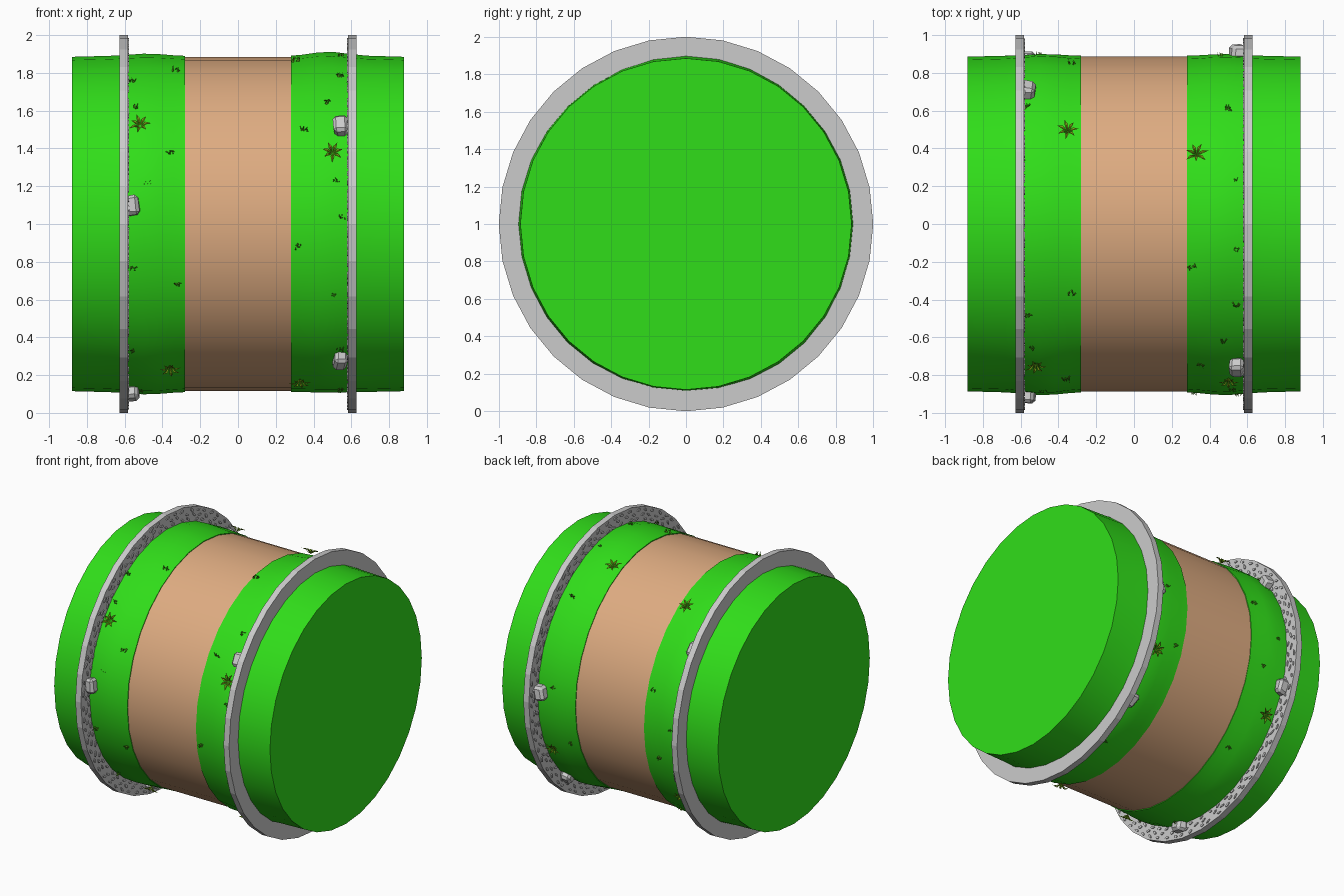
import bpy, bmesh, math, random
from mathutils import Matrix, Vector

if "Cube" in bpy.data.objects:
    bpy.data.objects.remove(bpy.data.objects["Cube"])

random.seed(4)
SIDES = 32
R = 0.885


def material(name, rgb):
    m = bpy.data.materials.new(name)
    m.diffuse_color = (*rgb, 1)
    m.use_nodes = True
    m.node_tree.nodes["Principled BSDF"].inputs["Base Color"].default_value = m.diffuse_color
    return m


GREEN = material("grass_green", (0.03, 0.73, 0.01))
TAN = material("path_tan", (0.73, 0.41, 0.22))
LEAF = material("leaf_green", (0.22, 0.45, 0.01))
BLADE = material("blade_green", (0.08, 0.28, 0.01))


def finish(bm, name, mat=None, smooth=False):
    bmesh.ops.recalc_face_normals(bm, faces=bm.faces)
    me = bpy.data.meshes.new(name)
    bm.to_mesh(me)
    bm.free()
    ob = bpy.data.objects.new(name, me)
    bpy.context.collection.objects.link(ob)
    if mat:
        me.materials.append(mat)
    if smooth:
        bpy.context.view_layer.objects.active = ob
        ob.select_set(True)
        bpy.ops.object.shade_smooth_by_angle(angle=math.radians(35))
        ob.select_set(False)
    return ob


def lathe(name, profile, mat=None, smooth=False, closed=False, wobble=None):
    """Spin (x, radius) points about the x axis through z = 1."""
    bm = bmesh.new()
    rings = []
    for x, r in profile:
        ring = []
        for i in range(SIDES):
            a = 2 * math.pi * i / SIDES
            rr = r + (wobble(x, a) if wobble else 0)
            ring.append(bm.verts.new((x, rr * math.sin(a), 1 + rr * math.cos(a))))
        rings.append(ring)
    pairs = list(zip(rings, rings[1:]))
    if closed:
        pairs.append((rings[-1], rings[0]))
    else:
        bm.faces.new(rings[0])
        bm.faces.new(rings[-1])
    for p, q in pairs:
        for i in range(SIDES):
            j = (i + 1) % SIDES
            bm.faces.new((p[i], p[j], q[j], q[i]))
    return finish(bm, name, mat, smooth)


def surface(x, y, z, r):
    """Frame on the drum surface: local z points outward, local x along the axis."""
    n = Vector((0, y, z)).normalized()
    ax = Vector((1, 0, 0))
    m = Matrix((ax, n.cross(ax), n)).transposed().to_4x4()
    m.translation = Vector((x, 0, 1)) + n * r
    return m


# dirt path
lathe("dirt_path", [(-0.3, R), (0.3, R)], TAN, True)


# uneven grass banks
def bulge(x, a):
    t = math.exp(-((abs(x) - 0.48) / 0.13) ** 2)
    s = 1 if x > 0 else -1
    return t * (0.013 + 0.006 * math.sin(3 * a + s) + 0.005 * math.cos(5 * a))


for side, s in (("left", -1), ("right", 1)):
    xs = [0.28, 0.34, 0.42, 0.5, 0.58, 0.68, 0.88]
    lathe(side + "_grass_bank",
          [(s * x, R + (0.004 if x < 0.7 else 0)) for x in xs],
          GREEN, True, wobble=bulge)

    # stone wall ring
    lathe(side + "_wall", [(s * 0.582, 0.86), (s * 0.582, 1.0),
                           (s * 0.627, 1.0), (s * 0.627, 0.86)], closed=True)

    # raised cobbles on the inner wall face
    bm = bmesh.new()
    for row, r in enumerate((0.912, 0.943, 0.974)):
        for k in range(66):
            a = 2 * math.pi * (k + 0.5 * row + random.uniform(-.2, .2)) / 66
            m = (surface(s * 0.582, math.sin(a), math.cos(a), r)
                 @ Matrix.Rotation(math.pi / 2, 4, 'Y')
                 @ Matrix.Rotation(random.uniform(-.6, .6), 4, 'Z')
                 @ Matrix.Diagonal((random.uniform(.008, .012),
                                    random.uniform(.019, .027), 0.012, 1)))
            m.translation.x = s * 0.582
            bmesh.ops.create_cone(bm, cap_ends=True, segments=6, radius1=0.85,
                                  radius2=0.85, depth=1, matrix=m)
    finish(bm, side + "_wall_cobbles")

# boulders against the walls: x, y, z from the axis
BOULDERS = [(-.56, -.93, .10), (-.56, -.2, -.9), (-.56, .71, .58), (-.56, .87, -.29),
            (.545, -.76, .52), (.54, -.56, -.73), (.55, .92, .05), (.54, .62, -.69)]
bm = bmesh.new()
for x, y, z in BOULDERS:
    m = (surface(x, y, z, 0.915)
         @ Matrix.Rotation(random.uniform(-.2, .2), 4, 'Z')
         @ Matrix.Diagonal((.075, .10, .075, 1)))
    box = bmesh.ops.create_cube(bm, size=1, matrix=m)["verts"]
    for v in box:
        v.co += Vector([random.uniform(-.008, .008) for _ in range(3)])
    edges = list({e for v in box for e in v.link_edges})
    bmesh.ops.bevel(bm, geom=edges, offset=0.017, segments=1, affect='EDGES')
finish(bm, "boulders")

# star-shaped leafy plants
PLANTS = [(-.52, -.74, .52), (.5, -.83, .38), (-.36, -.5, -.76), (.33, -.36, -.82),
          (-.35, .49, .76), (.33, .37, .83), (.5, .83, -.38), (-.5, .76, -.48)]
bm = bmesh.new()
for x, y, z in PLANTS:
    base = surface(x, y, z, 0.895)
    spin = random.uniform(0, 1)
    for k in range(7):
        L = random.uniform(.05, .068)
        m = base @ Matrix.Rotation(spin + k * 2 * math.pi / 7, 4, 'Z')
        root, left, ridge, right, tip = [bm.verts.new(m @ Vector(p)) for p in (
            (0, 0, 0), (L * .5, -.009, .032), (L * .5, 0, .026),
            (L * .5, .009, .032), (L, 0, .03))]
        for f in ((root, left, ridge), (root, ridge, right),
                  (left, tip, ridge), (ridge, tip, right)):
            bm.faces.new(f)
finish(bm, "leafy_plants", LEAF)

# small grass tufts: x, height from the axis, side (-1 front, 1 back)
TUFTS = [(-.56, .76, -1), (-.54, .62, -1), (-.33, .82, -1), (-.36, .38, -1),
         (-.48, .22, -1), (-.55, -.24, -1), (-.56, -.67, -1), (-.32, -.32, -1),
         (.55, .89, -1), (.47, .65, -1), (.35, .5, -1), (.54, .79, -1),
         (.52, .23, -1), (.55, .04, -1), (.32, -.12, -1), (.5, -.37, -1),
         (.54, -.66, -1), (-.52, -.88, -1), (.54, -.88, -1), (.31, .87, -1),
         (-.56, .65, 1), (-.33, .28, 1), (-.5, .05, 1), (.5, .66, 1), (.54, .87, 1),
         (.46, .1, 1), (-.4, -.2, 1), (.34, -.3, 1), (-.35, -.7, 1), (.5, -.85, 1)]
bm = bmesh.new()
for x, z, side in TUFTS:
    base = surface(x, side * math.sqrt(max(0, .9 ** 2 - z * z)), z, 0.895)
    big = random.uniform(.7, 1.15)
    for k in range(6):
        m = (base @ Matrix.Translation((random.uniform(-.018, .018),
                                        random.uniform(-.01, .01), 0.008))
             @ Matrix.Rotation(random.uniform(-.7, .7), 4, 'Y')
             @ Matrix.Rotation(random.uniform(-.7, .7), 4, 'X')
             @ Matrix.Diagonal((big, big, big, 1)))
        bmesh.ops.create_cone(bm, cap_ends=True, segments=3, radius1=.005,
                              radius2=0, depth=.035, matrix=m)
finish(bm, "grass_tufts", BLADE)
